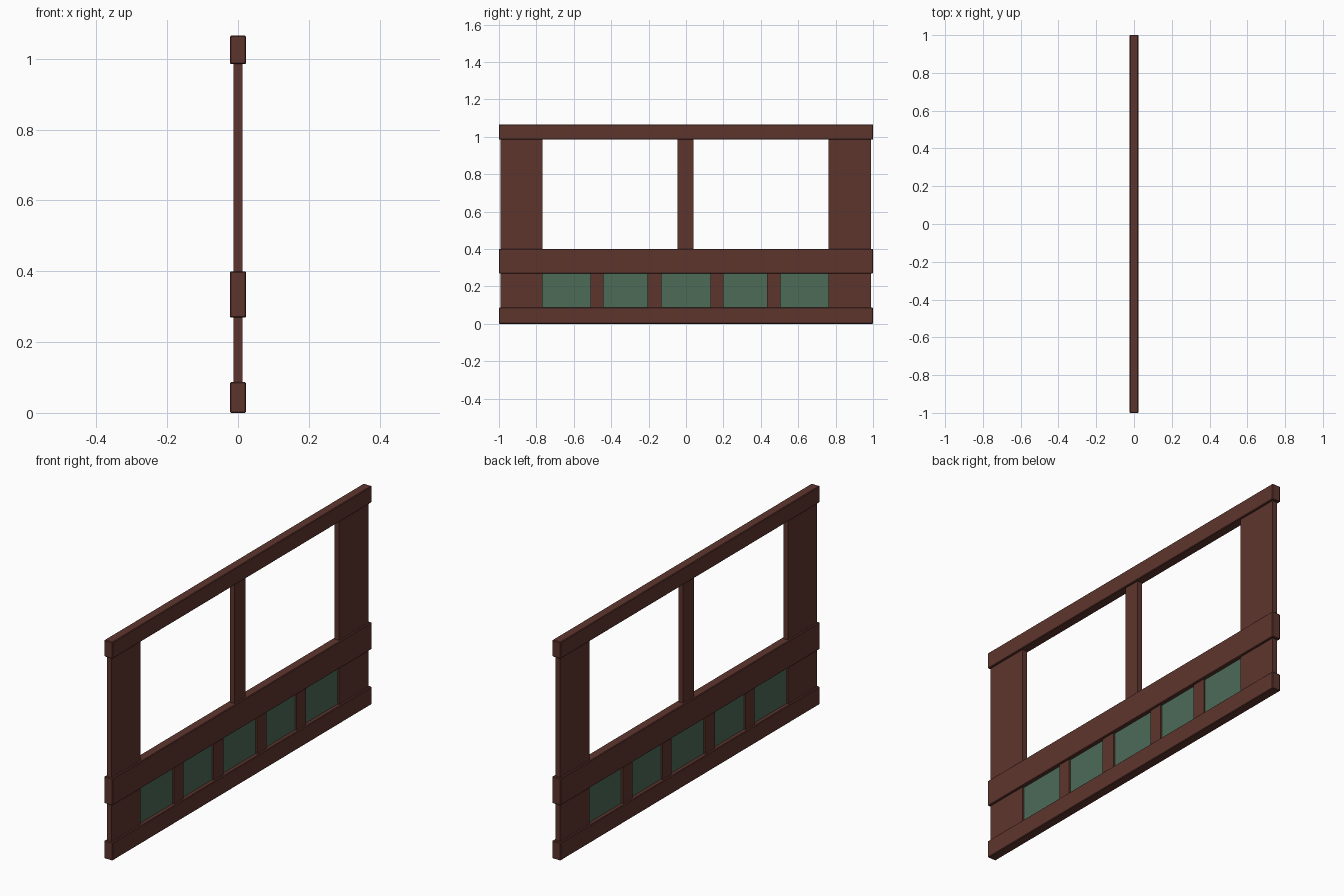
import bpy

if "Cube" in bpy.data.objects:
    bpy.data.objects.remove(bpy.data.objects["Cube"])


def material(name, color):
    m = bpy.data.materials.new(name)
    m.diffuse_color = (*color, 1)
    m.use_nodes = True
    m.node_tree.nodes["Principled BSDF"].inputs["Base Color"].default_value = m.diffuse_color
    return m


WOOD = material("dark red wood", (0.112, 0.036, 0.027))
GLASS = material("green panel", (0.072, 0.145, 0.097))


def box(name, half_x, y0, y1, z0, z1, mat, bevel=0.0):
    """Box centred on x = 0, given by its y and z limits."""
    bpy.ops.mesh.primitive_cube_add(size=1, location=(0, (y0 + y1) / 2, (z0 + z1) / 2))
    ob = bpy.context.object
    ob.name = name
    ob.scale = (2 * half_x, y1 - y0, z1 - z0)
    bpy.ops.object.transform_apply(location=False, rotation=False, scale=True)
    ob.data.materials.append(mat)
    if bevel:
        mod = ob.modifiers.new("soft edges", 'BEVEL')
        mod.width = bevel
        mod.segments = 1
    return ob


# Horizontal rails running the full length
box("bottom_rail", 0.0225, -1, 1, 0, 0.087, WOOD, 0.003)
box("middle_rail", 0.0225, -1, 1, 0.269, 0.40, WOOD, 0.003)
box("top_rail", 0.0225, -1, 1, 0.985, 1.066, WOOD, 0.003)

# Wide end posts and the centre post of the upper openings
box("left_end_post", 0.0125, -0.992, -0.768, 0.02, 1.03, WOOD)
box("right_end_post", 0.0125, 0.762, 0.988, 0.02, 1.03, WOOD)
box("centre_post", 0.0125, -0.045, 0.04, 0.35, 1.03, WOOD)

# Short posts between the lower panels
for i, (y0, y1) in enumerate([(-0.51, -0.44), (-0.205, -0.13), (0.13, 0.20), (0.432, 0.505)]):
    box(f"short_post_{i + 1}", 0.0125, y0, y1, 0.05, 0.31, WOOD)

# Thin green panels in the lower openings
for i, (y0, y1) in enumerate([(-0.768, -0.51), (-0.44, -0.205), (-0.13, 0.13),
                              (0.20, 0.432), (0.505, 0.762)]):
    box(f"lower_panel_{i + 1}", 0.004, y0, y1, 0.07, 0.29, GLASS)
